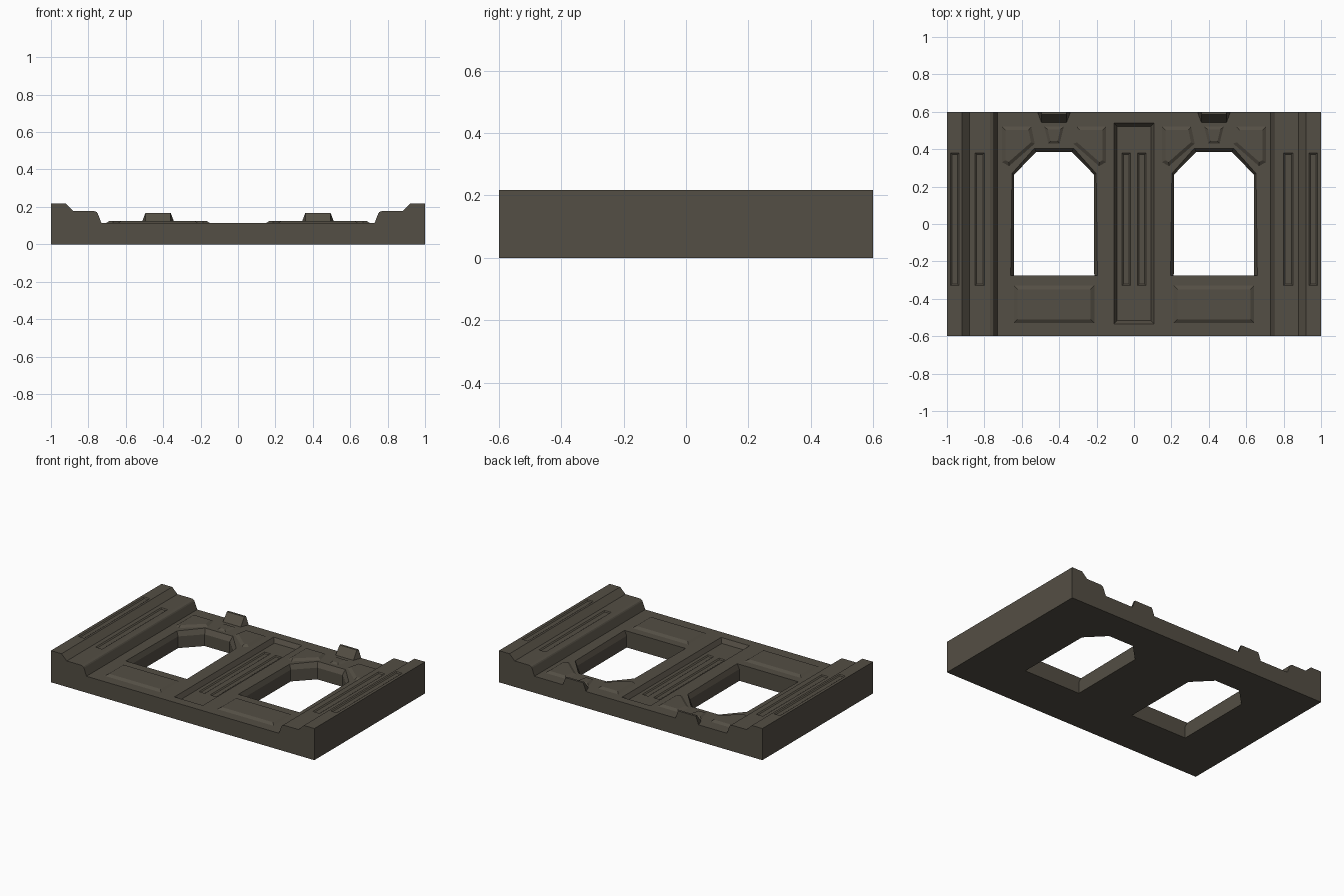
import bpy
import bmesh
from mathutils import Vector

default_cube = bpy.data.objects.get("Cube")
if default_cube:
    bpy.data.objects.remove(default_cube)

stone = bpy.data.materials.new("dark_taupe_stone")
stone.use_nodes = True
COLOUR = (0.088, 0.077, 0.058, 1)
stone.diffuse_color = COLOUR
stone.node_tree.nodes["Principled BSDF"].inputs["Base Color"].default_value = COLOUR

FACE = 0.113      # main wall surface height
WINDOW_X = 0.4275  # window centre offset


def loft(name, rings):
    """Closed solid through rings of equal point counts."""
    bm = bmesh.new()
    loops = [[bm.verts.new(p) for p in ring] for ring in rings]
    n = len(loops[0])
    bm.faces.new(loops[0])
    bm.faces.new(loops[-1])
    for a, b in zip(loops, loops[1:]):
        for i in range(n):
            j = (i + 1) % n
            bm.faces.new((a[i], a[j], b[j], b[i]))
    bmesh.ops.recalc_face_normals(bm, faces=bm.faces)
    mesh = bpy.data.meshes.new(name)
    bm.to_mesh(mesh)
    bm.free()
    mesh.materials.append(stone)
    obj = bpy.data.objects.new(name, mesh)
    bpy.context.collection.objects.link(obj)
    return obj


def at(outline, z):
    return [(x, y, z) for x, y in outline]


def rect(x0, x1, y0, y1):
    return [(x0, y0), (x1, y0), (x1, y1), (x0, y1)]


def flip(outline):
    """Mirror an outline in x, keeping it counter-clockwise."""
    return [(-x, y) for x, y in reversed(outline)]


def shift(outline, dx):
    return [(x + dx, y) for x, y in outline]


def inset(outline, d):
    """Move every edge of a convex counter-clockwise outline inward by d."""
    pts = [Vector(p) for p in outline]
    result = []
    for i, p in enumerate(pts):
        e0 = (p - pts[i - 1]).normalized()
        e1 = (pts[(i + 1) % len(pts)] - p).normalized()
        n0, n1 = Vector((-e0.y, e0.x)), Vector((-e1.y, e1.x))
        result.append(tuple(p + (n0 + n1) * d / (1 + n0.dot(n1))))
    return result


def raised_panel(name, outline, height, bevel):
    loft(name, [at(outline, FACE - 0.01), at(outline, FACE),
                at(inset(outline, bevel), FACE + height)])


def cut(target, cutter):
    cutter.hide_render = True
    mod = target.modifiers.new("cut", "BOOLEAN")
    mod.operation = "DIFFERENCE"
    mod.solver = "EXACT"
    mod.object = cutter
    bpy.context.view_layer.objects.active = target
    bpy.ops.object.modifier_apply(modifier=mod.name)
    bpy.data.objects.remove(cutter)


def recess(target, outline, surface, depth, bevel):
    cut(target, loft("recess_cutter", [
        at(inset(outline, bevel), surface - depth),
        at(outline, surface), at(outline, surface + 0.1)]))


# Wall slab with stepped pilasters along both sides
half = [(0.73, FACE), (0.75, 0.165), (0.755, 0.172), (0.77, 0.178),
        (0.88, 0.178), (0.92, 0.217), (1, 0.217), (1, 0)]
profile = half + flip(half)
wall = loft("wall_slab", [[(x, y, z) for x, z in profile] for y in (-0.6, 0.6)])

# Window openings with a bevelled surround on the sides and head
inner = [(0.215, -0.275), (0.213, 0.265), (0.095, 0.385)]
outer = [(0.232, -0.275), (0.225, 0.27), (0.105, 0.405)]
inner += flip(inner)
outer += flip(outer)
for side in (-1, 1):
    i, o = shift(inner, side * WINDOW_X), shift(outer, side * WINDOW_X)
    cut(wall, loft("window_cutter", [at(i, -0.1), at(i, 0.08), at(o, FACE), at(o, 0.3)]))

# Central sunken panel and the narrow grooves
recess(wall, rect(-0.108, 0.108, -0.535, 0.54), FACE, 0.03, 0.018)
for x0, x1, surface in ((0.02, 0.065, FACE - 0.03), (0.80, 0.85, 0.178), (0.935, 0.98, 0.217)):
    strip = rect(x0, x1, -0.33, 0.38)
    for outline in (strip, flip(strip)):
        recess(wall, outline, surface, 0.006, 0.008)

# Raised panels around each window, and the wedge block above it
sill = rect(-0.215, 0.215, -0.53, -0.33)
corner = [(0.278, 0.33), (0.278, 0.52), (0.122, 0.52), (0.103, 0.43), (0.24, 0.31)]
keystone = [(-0.03, 0.43), (0.03, 0.43), (0.052, 0.52), (-0.052, 0.52)]
for side, label in ((-1, "right"), (1, "left")):
    cx = side * WINDOW_X
    raised_panel(label + "_sill_panel", shift(sill, cx), 0.012, 0.02)
    raised_panel(label + "_corner_panel_a", shift(corner, cx), 0.012, 0.018)
    raised_panel(label + "_corner_panel_b", shift(flip(corner), cx), 0.012, 0.018)
    raised_panel(label + "_keystone_panel", shift(keystone, cx), 0.009, 0.014)
    foot = [(-0.068, 0.54), (0.068, 0.54), (0.09, 0.6), (-0.09, 0.6)]
    crown = [(-0.066, 0.585), (0.066, 0.585), (0.068, 0.6), (-0.068, 0.6)]
    loft(label + "_wedge_block", [at(shift(foot, cx), FACE - 0.005),
                                  at(shift(crown, cx), 0.167)])
